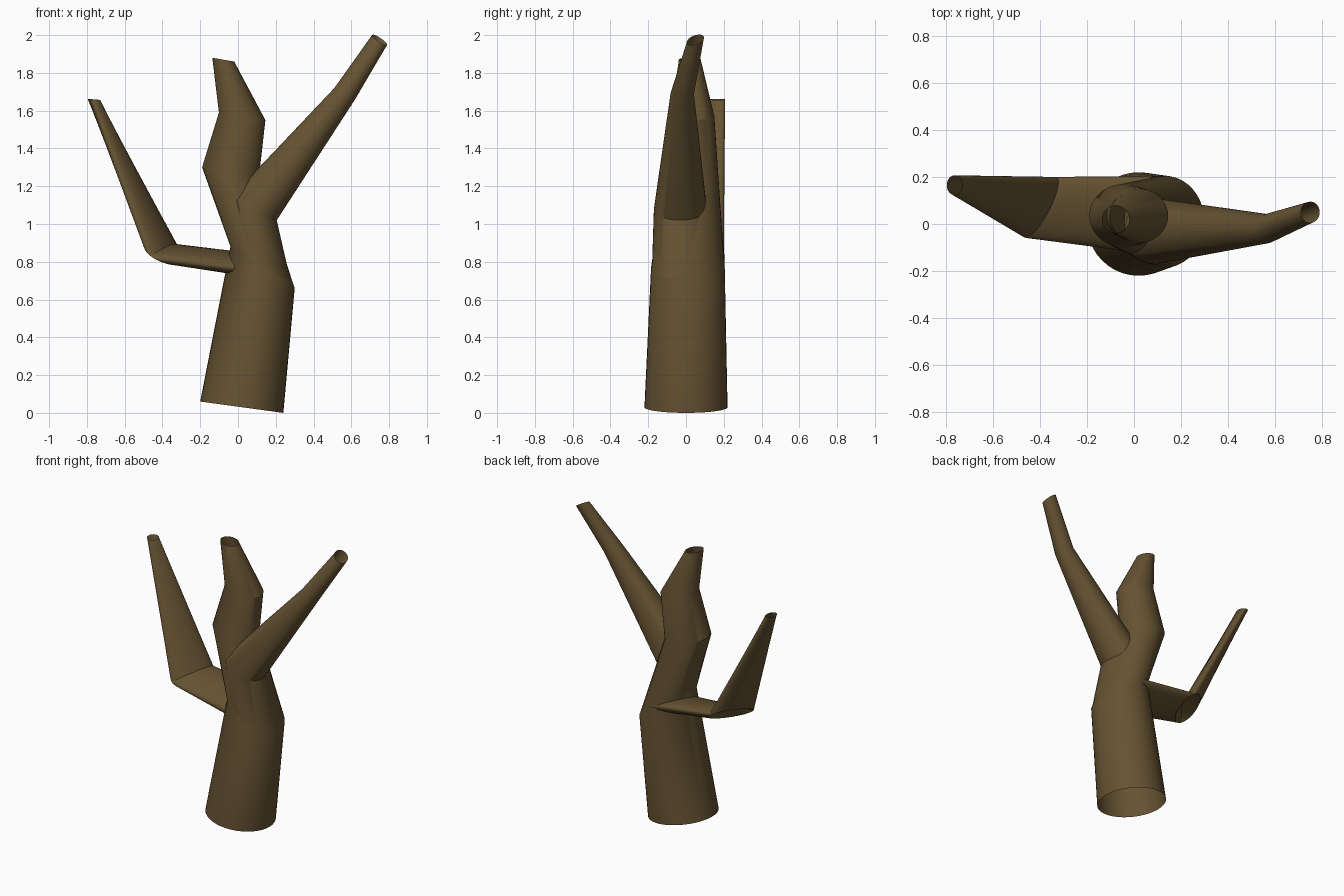
import bpy, math
from mathutils import Vector

if "Cube" in bpy.data.objects:
    bpy.data.objects.remove(bpy.data.objects["Cube"])

SIDES = 40
bark = bpy.data.materials.new("bark")
bark.diffuse_color = (0.13, 0.085, 0.032, 1)
bark.use_nodes = True
bark.node_tree.nodes["Principled BSDF"].inputs["Base Color"].default_value = bark.diffuse_color


def limb(name, rings):
    """Open tube lofted through elliptical rings: (centre, half-axis u, half-axis v)."""
    verts, faces = [], []
    for c, u, v in rings:
        c, u, v = Vector(c), Vector(u), Vector(v)
        for i in range(SIDES):
            a = 2 * math.pi * i / SIDES
            verts.append(c + u * math.cos(a) + v * math.sin(a))
    for r in range(len(rings) - 1):
        for i in range(SIDES):
            j = (i + 1) % SIDES
            a, b = r * SIDES, (r + 1) * SIDES
            faces.append((a + i, a + j, b + j, b + i))
    me = bpy.data.meshes.new(name)
    me.from_pydata(verts, [], faces)
    me.materials.append(bark)
    ob = bpy.data.objects.new(name, me)
    bpy.context.collection.objects.link(ob)
    bpy.ops.object.select_all(action='DESELECT')
    ob.select_set(True)
    bpy.context.view_layer.objects.active = ob
    bpy.ops.object.shade_smooth_by_angle(angle=math.radians(30))
    return ob


# Main trunk, kinking up to a cut-off top
limb("trunk", [
    ((0.02, 0.00, 0.03), (0.22, 0, -0.03), (0, 0.22, 0)),
    ((0.13, 0.01, 0.77), (0.17, 0, -0.11), (0, 0.195, 0)),
    ((-0.04, 0.035, 1.27), (0.15, 0, -0.03), (0, 0.135, 0)),
    ((0.022, 0.035, 1.57), (0.123, 0, -0.02), (0, 0.115, 0)),
    ((-0.078, 0.02, 1.87), (0.058, 0, -0.01), (0, 0.058, 0)),
])

# Long branch rising to the right
limb("right_branch", [
    ((0.13, -0.02, 0.77), (0.155, 0, -0.10), (0, 0.16, 0)),
    ((0.083, -0.03, 1.08), (0.122, 0, -0.06), (0, 0.14, 0)),
    ((0.565, -0.02, 1.69), (0.055, 0, -0.03), (0, 0.062, 0)),
    ((0.75, 0.05, 1.975), (0.04, 0, -0.025), (0, 0.045, 0.012)),
])

# Flattened side branch with a pinched elbow
limb("left_branch", [
    ((0.08, 0.04, 0.78), (0.12, 0, -0.07), (0.03, 0.165, 0.03)),
    ((-0.39, 0.07, 0.845), (0.095, 0.01, -0.055), (0.05, 0.13, 0.03)),
    ((-0.763, 0.165, 1.66), (0.033, 0, -0.003), (0, 0.042, 0)),
])
